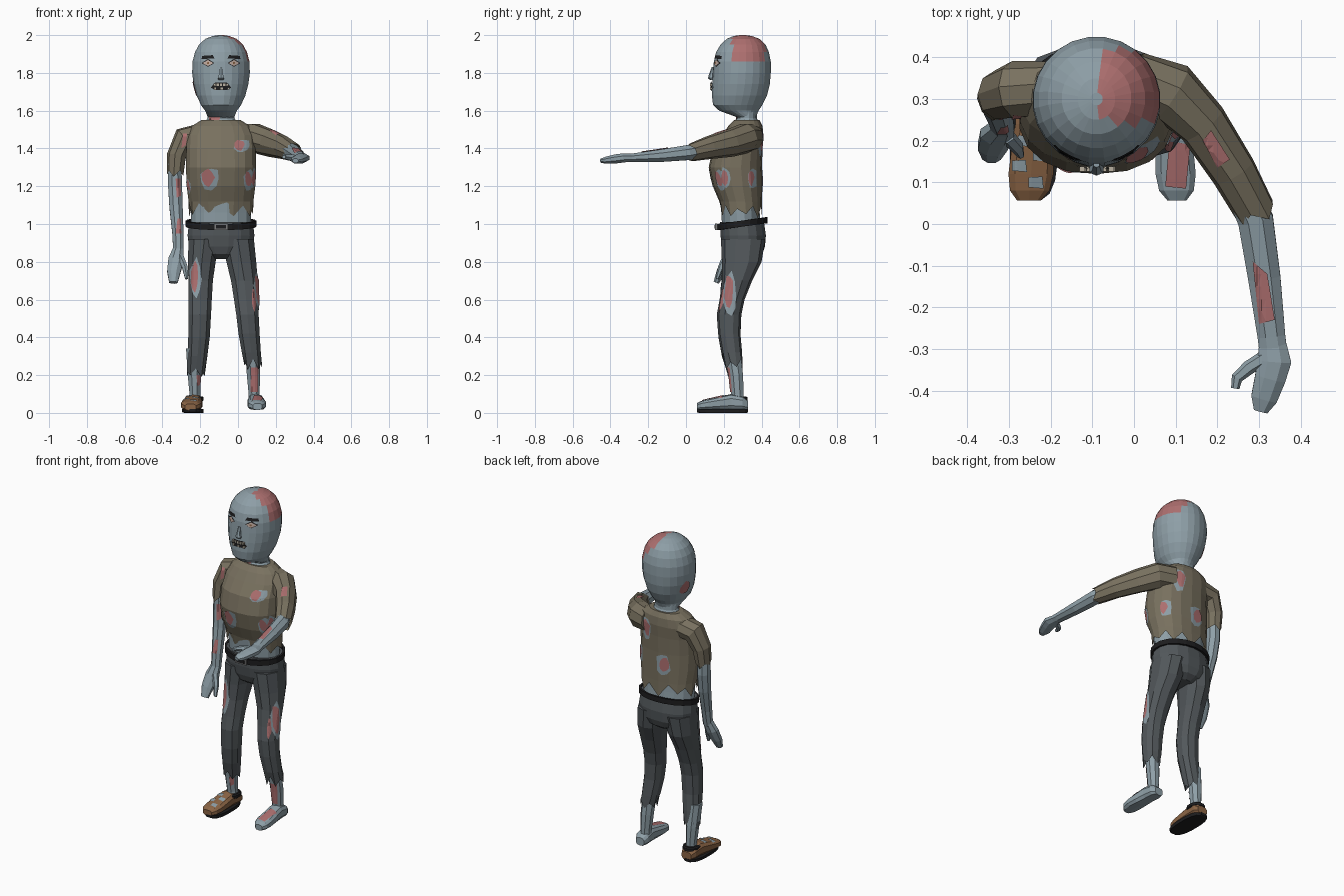
import bpy, bmesh, random
from math import sin, cos, pi, copysign, radians
from mathutils import Vector
from mathutils.bvhtree import BVHTree

if "Cube" in bpy.data.objects:
    bpy.data.objects.remove(bpy.data.objects["Cube"])

random.seed(4)
CX = -0.09
X, Y, Z = Vector((1, 0, 0)), Vector((0, 1, 0)), Vector((0, 0, 1))
SHAPES = {}


def mat(name, rgb):
    m = bpy.data.materials.new(name)
    m.diffuse_color = (*rgb, 1)
    m.use_nodes = True
    m.node_tree.nodes["Principled BSDF"].inputs["Base Color"].default_value = m.diffuse_color
    return m


SKIN = mat("skin", (0.27, 0.345, 0.385))
SHIRT = mat("shirt_cloth", (0.19, 0.165, 0.115))
PANTS = mat("trouser_cloth", (0.085, 0.097, 0.105))
WOUND = mat("wound", (0.42, 0.16, 0.16))
BLACK = mat("black", (0.012, 0.012, 0.013))
SHOE = mat("shoe_leather", (0.26, 0.13, 0.06))
EYE = mat("eye", (0.55, 0.42, 0.36))
TOOTH = mat("tooth", (0.5, 0.45, 0.36))
METAL = mat("metal", (0.2, 0.2, 0.2))


def finish(name, bm, *mats):
    bmesh.ops.recalc_face_normals(bm, faces=bm.faces)
    me = bpy.data.meshes.new(name)
    bm.to_mesh(me)
    bm.free()
    for m in mats:
        me.materials.append(m)
    ob = bpy.data.objects.new(name, me)
    bpy.context.collection.objects.link(ob)
    SHAPES[name] = ([v.co.copy() for v in me.vertices], [list(p.vertices) for p in me.polygons])
    return ob


def tube(name, pts, n, m, axis=None, side=X, power=1.0, jag=0.0):
    """Loft of (x, y, z, ru, rv) rings; jag gives a torn open hem at the first ring."""
    bm = bmesh.new()
    P = [Vector(p[:3]) for p in pts]
    rings = []
    for i, p in enumerate(pts):
        t = axis or (P[min(i + 1, len(P) - 1)] - P[max(i - 1, 0)]).normalized()
        u = (side - t * side.dot(t)).normalized()
        v = t.cross(u)
        ring = []
        for k in range(n):
            a = 2 * pi * (k + 0.5) / n
            c, s = (copysign(abs(f) ** power, f) for f in (cos(a), sin(a)))
            tear = t * jag * ((k % 2) * 0.7 + random.uniform(-0.3, 0.3)) if jag and i == 0 else Vector()
            ring.append(bm.verts.new(P[i] + u * c * p[3] + v * s * p[4] + tear))
        rings.append(ring)
    for a, b in zip(rings, rings[1:]):
        for k in range(n):
            j = (k + 1) % n
            bm.faces.new((a[k], a[j], b[j], b[k]))
    if not jag:
        bm.faces.new(rings[0])
    bm.faces.new(rings[-1])
    return finish(name, bm, m)


def rows(data):
    """Rows of z, x0, x1, y0, y1 extents to horizontal rings."""
    return [((a + b) / 2, (c + d) / 2, z, (b - a) / 2, (d - c) / 2) for z, a, b, c, d in data]


def body(data):
    """Rows of z, half width, y0, y1 about the body's centre line."""
    return rows([(z, CX - w, CX + w, a, b) for z, w, a, b in data])


VIEWS = {"front": (lambda h, v: Vector((h, -2, v)), Y), "back": (lambda h, v: Vector((h, 2, v)), -Y),
         "right": (lambda h, v: Vector((2, h, v)), -X), "left": (lambda h, v: Vector((-2, h, v)), X),
         "top": (lambda h, v: Vector((h, v, 4)), -Z)}


def decal(name, target, view, poly, m, lift=0.004):
    """Projects a flat outline onto a finished part as a thin patch."""
    verts, faces = SHAPES[target]
    tree = BVHTree.FromPolygons(verts, faces)
    place, d = VIEWS[view]
    bm = bmesh.new()
    bm.faces.new([bm.verts.new((h, v, 0)) for h, v in poly])
    for ax in (0, 1):
        lo, hi = min(p[ax] for p in poly), max(p[ax] for p in poly)
        for i in range(1, 5):
            co = Vector()
            co[ax] = lo + (hi - lo) * i / 5
            bmesh.ops.bisect_plane(bm, geom=bm.verts[:] + bm.edges[:] + bm.faces[:],
                                   plane_co=co, plane_no=(X, Y)[ax])
    bmesh.ops.triangulate(bm, faces=bm.faces)
    for v in bm.verts:
        o = place(v.co.x, v.co.y)
        hit = tree.ray_cast(o, d)[0]
        if hit is None:
            hit = tree.find_nearest(o + d * (2.0 - o.dot(d) - 2.0))[0]
        v.co = hit - d * lift
    finish(name, bm, m)


def blob(h, v, w, t):
    return [(h + w / 2 * cos(a) * f, v + t / 2 * sin(a) * f) for a, f in
            ((2 * pi * k / 9, random.uniform(0.75, 1.1)) for k in range(9))]


def tear(name, target, view, h, v, w, t):
    """Torn hole: skin patch with a smaller wound on it."""
    decal(name + "_skin", target, view, blob(h, v, w, t), SKIN, 0.003)
    decal(name + "_wound", target, view, blob(h - w * 0.1, v + t * 0.05, w * 0.65, t * 0.75), WOUND, 0.006)


def box(name, loc, size, m):
    bm = bmesh.new()
    bmesh.ops.create_cube(bm, size=1)
    for v in bm.verts:
        v.co = Vector([v.co[i] * size[i] + loc[i] for i in range(3)])
    return finish(name, bm, m)


# Head, neck and scalp wound
head = tube("head", body([(1.565, .07, .27, .37), (1.60, .085, .175, .385), (1.63, .107, .142, .405),
                          (1.68, .13, .136, .43), (1.74, .146, .138, .445), (1.80, .154, .142, .45),
                          (1.86, .152, .146, .45), (1.91, .139, .158, .44), (1.95, .117, .182, .422),
                          (1.98, .084, .215, .39), (1.995, .045, .25, .35), (2.0, .015, .285, .315)]),
            24, SKIN, Z)
head.data.materials.append(WOUND)
for f in head.data.polygons:
    c = f.center
    if c.x > CX and .25 < c.y < .415 and c.z > 1.84:
        f.material_index = 1
tube("neck", body([(1.48, .11, .22, .40), (1.53, .09, .25, .39), (1.56, .074, .27, .375), (1.63, .074, .26, .375)]), 14, SKIN, Z)
decal("neck_wound", "neck", "front", [(-.17, 1.54), (-.10, 1.54), (-.09, 1.585), (-.165, 1.585)], WOUND)
decal("head_side_wound", "head", "left", blob(.33, 1.72, .08, .09), WOUND)

# Face
for sx in (-1, 1):
    ex = CX + sx * .069
    decal("eye_socket", "head", "front", [(ex - .034, 1.852), (ex, 1.832), (ex + .034, 1.852), (ex, 1.874)], BLACK, .002)
    decal("eye", "head", "front", [(ex - .028, 1.852), (ex, 1.836), (ex + .028, 1.852), (ex, 1.868)], EYE, .005)
    decal("pupil", "head", "front", blob(ex, 1.853, .012, .014), SHOE, .008)
    decal("brow", "head", "front", [(ex - sx * .035, 1.877), (ex + sx * .035, 1.873), (ex + sx * .03, 1.89),
                                    (ex - sx * .025, 1.894)], BLACK, .005)
tube("nose", [(CX, .142, 1.83, .008, .006), (CX, .134, 1.79, .013, .013), (CX, .131, 1.772, .02, .015),
              (CX, .138, 1.762, .015, .01)], 6, SKIN, Z)
decal("lips", "head", "front", [(-.15, 1.722), (-.12, 1.705), (-.06, 1.705), (-.03, 1.722), (-.06, 1.755), (-.12, 1.755)], SKIN, .006)
decal("mouth", "head", "front", [(-.145, 1.722), (-.12, 1.709), (-.06, 1.709), (-.035, 1.722), (-.06, 1.75), (-.12, 1.75)], BLACK, .009)
for i in range(5):
    x = -.125 + i * .0175
    box("upper_tooth", (x, .132, 1.738), (.012, .012, .014), TOOTH)
    if i % 2 == 0:
        box("lower_tooth", (x + .004, .132, 1.717), (.011, .012, .012), TOOTH)

# Torso and torn shirt
tube("waist", body([(.97, .16, .19, .40), (1.06, .163, .185, .392), (1.2, .165, .17, .385)]), 16, SKIN, Z)
tube("shirt", body([(1.045, .172, .187, .403), (1.12, .174, .176, .402), (1.2, .184, .142, .402), (1.3, .188, .12, .402),
                    (1.4, .186, .142, .405), (1.47, .182, .19, .41), (1.52, .155, .225, .405), (1.55, .105, .255, .39)]),
     18, SHIRT, Z, power=.88, jag=.07)
for name, view, *r in (("belly_tear", "front", -.15, 1.24, .11, .14), ("chest_tear", "front", .02, 1.415, .09, .08),
                       ("flank_tear", "front", .06, 1.23, .06, .12), ("side_tear", "right", .21, 1.24, .06, .13),
                       ("rear_side_tear", "right", .35, 1.24, .055, .12), ("back_tear", "back", -.12, 1.23, .10, .13),
                       ("shoulder_blade_tear", "back", .0, 1.43, .09, .14), ("left_side_tear", "left", .22, 1.2, .05, .08)):
    tear(name, "shirt", view, *r)

# Arms: sleeves, forearms, hands
tube("raised_sleeve", [(.292, .03, 1.38, .05, .048), (.24, .125, 1.405, .056, .062), (.165, .24, 1.43, .062, .075),
                       (.09, .315, 1.455, .075, .08), (0, .345, 1.46, .07, .075)], 9, SHIRT, jag=-.03)
tube("raised_forearm", [(.25, .1, 1.395, .04, .04), (.292, .01, 1.378, .046, .043), (.313, -.13, 1.362, .042, .036),
                        (.33, -.27, 1.352, .036, .025), (.335, -.31, 1.35, .036, .022)], 8, SKIN)
tube("raised_hand", [(.333, -.29, 1.351, .036, .022), (.337, -.33, 1.35, .044, .026), (.327, -.37, 1.345, .04, .026),
                     (.312, -.42, 1.338, .034, .02), (.304, -.45, 1.335, .018, .012)], 8, SKIN)
tube("raised_thumb", [(.315, -.32, 1.35, .018, .018), (.275, -.345, 1.352, .018, .017), (.247, -.37, 1.355, .014, .014),
                      (.243, -.395, 1.355, .01, .01)], 6, SKIN, side=Z)
tube("hanging_sleeve", [(-.332, .30, 1.255, .045, .052), (-.325, .31, 1.36, .052, .06), (-.285, .322, 1.45, .065, .07),
                        (-.19, .325, 1.465, .07, .065)], 9, SHIRT, jag=.03)
tube("hanging_forearm", [(-.335, .30, 1.32, .038, .04), (-.333, .30, 1.2, .04, .043), (-.328, .285, 1.09, .038, .04),
                         (-.318, .25, .95, .032, .033), (-.315, .232, .85, .03, .027)], 8, SKIN)
tube("hanging_hand", [(-.315, .235, .87, .03, .026), (-.328, .215, .81, .044, .03), (-.34, .185, .745, .038, .026),
                      (-.342, .16, .69, .024, .016)], 8, SKIN)
tube("hanging_thumb", [(-.305, .21, .825, .02, .018), (-.281, .185, .77, .017, .016), (-.272, .165, .71, .009, .009)], 6, SKIN)
for name, target, view, poly in (
        ("forearm_wound", "raised_forearm", "top", [(.285, -.09), (.32, -.12), (.338, -.23), (.3, -.24)]),
        ("sleeve_wound", "raised_sleeve", "top", [(.165, .2), (.2, .135), (.23, .155), (.185, .225)]),
        ("elbow_wound", "hanging_forearm", "front", [(-.325, 1.14), (-.302, 1.15), (-.305, 1.24), (-.33, 1.24)]),
        ("wrist_wound", "hanging_forearm", "front", [(-.33, .95), (-.3, .95), (-.303, 1.03), (-.32, 1.03)]),
        ("upper_arm_wound", "hanging_sleeve", "front", [(-.3, 1.40), (-.275, 1.42), (-.27, 1.48), (-.29, 1.48)])):
    decal(name, target, view, poly, WOUND)

# Trousers
tube("trouser_seat", body([(.815, .06, .24, .37), (.84, .13, .205, .405), (.88, .172, .19, .42), (.94, .18, .18, .425),
                           (1.01, .172, .178, .415)]), 16, PANTS, Z, power=.9)
tube("left_trouser_leg", rows([(.2, -.272, -.175, .215, .30), (.3, -.268, -.16, .19, .297), (.4, -.266, -.147, .172, .288),
                               (.52, -.265, -.14, .163, .293), (.6, -.265, -.136, .178, .31), (.7, -.266, -.13, .19, .35),
                               (.8, -.268, -.115, .19, .40), (.92, -.266, -.09, .185, .42)]), 10, PANTS, Z, power=.9, jag=.035)
tube("right_trouser_leg", rows([(.24, .032, .128, .205, .30), (.32, .018, .123, .187, .297), (.42, .0, .117, .17, .288),
                                (.52, -.012, .112, .163, .293), (.6, -.024, .11, .178, .31), (.7, -.04, .108, .19, .35),
                                (.8, -.065, .1, .19, .40), (.92, -.09, .088, .185, .42)]), 10, PANTS, Z, power=.9, jag=.05)
tear("left_thigh_tear", "left_trouser_leg", "front", -.225, .71, .065, .23)
tear("right_thigh_tear", "right_trouser_leg", "right", .235, .63, .075, .24)
decal("knee_tear_wound", "right_trouser_leg", "front", blob(.085, .60, .03, .13), WOUND)

# Belt, tilted down at the front
bm = bmesh.new()
loops = []
for grow, h in ((.0, -.016), (.013, -.016), (.013, .016), (.0, .016)):
    loops.append([bm.verts.new((CX + (.174 + grow) * cos(a), .297 + (.122 + grow) * sin(a), 1.002 + h + .018 * sin(a)))
                  for a in (2 * pi * k / 20 for k in range(20))])
for i in range(4):
    for k in range(20):
        a, b, j = loops[i], loops[(i + 1) % 4], (k + 1) % 20
        bm.faces.new((a[k], a[j], b[j], b[k]))
finish("belt", bm, BLACK)
box("buckle", (CX, .16, .985), (.075, .012, .036), METAL)
box("buckle_centre", (CX, .155, .985), (.055, .008, .02), BLACK)

# Shins
for name, x in (("left_shin", -.228), ("right_shin", .085)):
    tube(name, [(x, .268, .04, .034, .042), (x, .272, .1, .031, .036), (x - .003, .265, .2, .038, .04),
                (x - .01, .245, .34, .04, .045)], 8, SKIN, Z)
decal("right_shin_wound", "right_shin", "front", [(.065, .11), (.105, .11), (.108, .24), (.07, .24)], WOUND)
decal("left_shin_wound", "left_shin", "front", [(-.215, .14), (-.2, .15), (-.198, .2), (-.22, .2)], WOUND)


def foot(name, x, toe, base, grow, m):
    """Foot from heel to toe with a flat underside."""
    prof = ((.327, .028, .05), (.30, .042, .072), (.24, .042, .085), (.18, .047, .072), (.12, .05, .058), (.08, .043, .048), (.057, .024, .036))
    tube(name, [(x + (toe - x) * (.327 - y) / .27, y, base + h / 2, w + grow, h / 2) for y, w, h in prof],
         10, m, Y, power=.7)


foot("bare_foot", .09, .103, .015, 0, SKIN)
decal("foot_wound", "bare_foot", "top", [(.075, .09), (.125, .085), (.135, .19), (.085, .2)], WOUND)
foot("shoe", -.232, -.252, .012, .006, SHOE)
for i, (h, v) in enumerate(((-.235, .10), (-.275, .14), (-.225, .165), (-.26, .20))):
    decal("shoe_hole", "shoe", "top", [(h - .018, v - .012), (h + .018, v - .015), (h + .015, v + .014), (h - .018, v + .012)], SKIN)
tube("shoe_collar", [(-.23, .27, z, r, r + .008) for z, r in ((.062, .044), (.066, .05), (.082, .05), (.088, .042))], 12, BLACK, Z)
tube("shoe_sole", [(-.233, .195, 0, .05, .13), (-.24, .193, .004, .058, .138), (-.24, .193, .02, .058, .138)], 16, BLACK, Z, power=.75)
